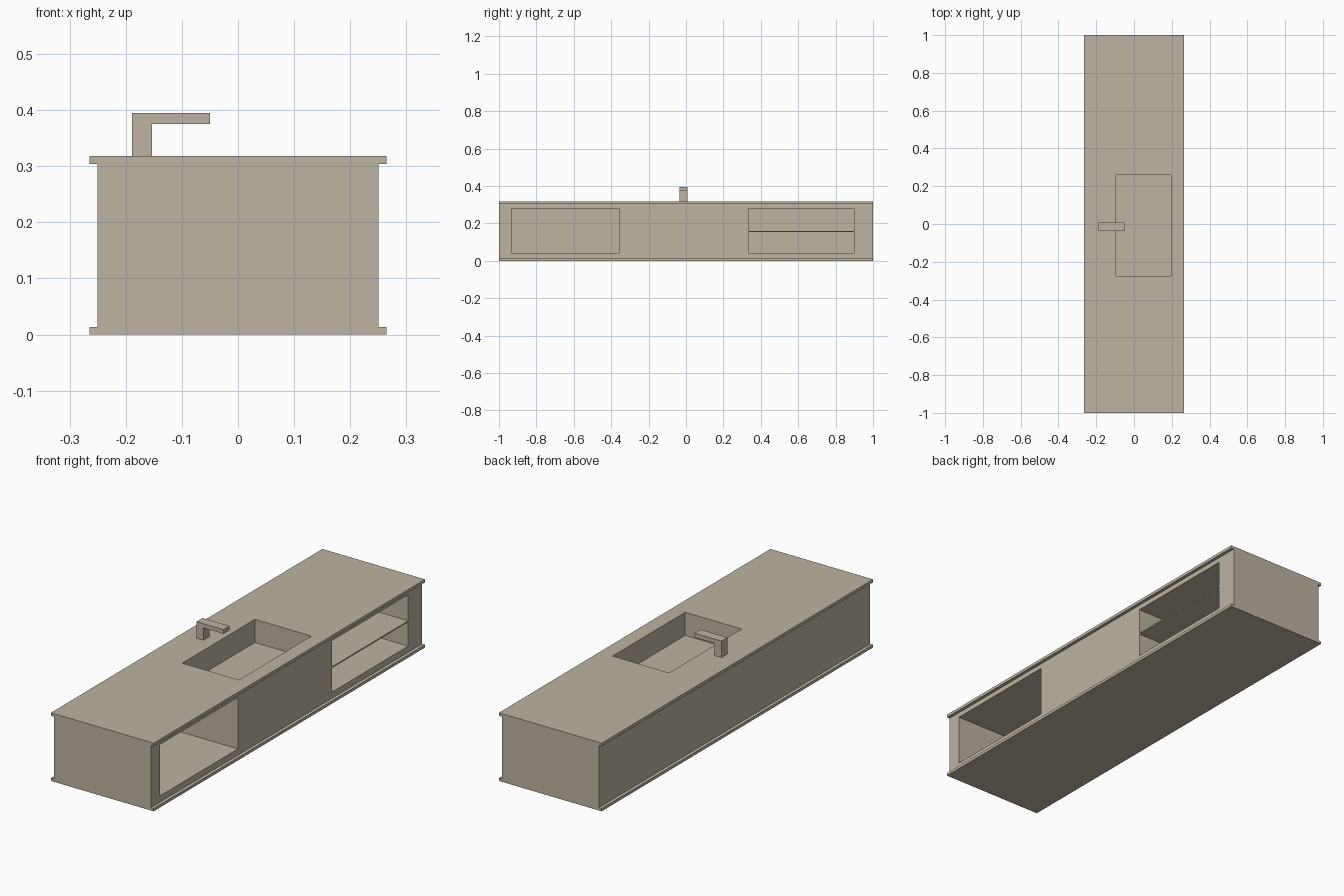
import bpy
import bmesh

if "Cube" in bpy.data.objects:
    bpy.data.objects.remove(bpy.data.objects["Cube"])

stone = bpy.data.materials.new("warm_beige")
stone.diffuse_color = (0.509, 0.451, 0.361, 1.0)
stone.use_nodes = True
stone.node_tree.nodes["Principled BSDF"].inputs["Base Color"].default_value = stone.diffuse_color


def finish(name, bm):
    bmesh.ops.recalc_face_normals(bm, faces=bm.faces)
    mesh = bpy.data.meshes.new(name)
    bm.to_mesh(mesh)
    bm.free()
    mesh.materials.append(stone)
    obj = bpy.data.objects.new(name, mesh)
    bpy.context.collection.objects.link(obj)
    return obj


def prism(name, profile, y0, y1):
    """Extrude an (x, z) outline along y."""
    bm = bmesh.new()
    face = bm.faces.new([bm.verts.new((x, y0, z)) for x, z in profile])
    grown = bmesh.ops.extrude_face_region(bm, geom=[face])["geom"]
    moved = [g for g in grown if isinstance(g, bmesh.types.BMVert)]
    bmesh.ops.translate(bm, verts=moved, vec=(0, y1 - y0, 0))
    return finish(name, bm)


def box(name, x0, x1, y0, y1, z0, z1):
    return prism(name, [(x0, z0), (x1, z0), (x1, z1), (x0, z1)], y0, y1)


def cut(target, *bounds):
    """Subtract a box from the target and remove the cutter."""
    cutter = box("cutter", *bounds)
    cutter.hide_render = True
    mod = target.modifiers.new("cut", 'BOOLEAN')
    mod.operation = 'DIFFERENCE'
    mod.solver = 'EXACT'
    mod.object = cutter
    bpy.context.view_layer.objects.active = target
    bpy.ops.object.modifier_apply(modifier=mod.name)
    bpy.data.objects.remove(cutter)


# Cabinet and its overhanging top and bottom slabs
cabinet = box("cabinet", -0.25, 0.25, -1, 1, 0.013, 0.304)
countertop = box("countertop", -0.265, 0.265, -1, 1, 0.304, 0.318)
base = box("base_slab", -0.265, 0.265, -1, 1, 0, 0.013)

# Sink basin, sunk through the countertop into the cabinet
for part in (cabinet, countertop):
    cut(part, -0.095, 0.197, -0.275, 0.26, 0.21, 0.4)

# Open compartments on the right side: one wide, two stacked with a thin shelf
for y0, y1, z0, z1 in ((-0.933, -0.358, 0.042, 0.281),
                       (0.335, 0.897, 0.042, 0.154),
                       (0.335, 0.897, 0.160, 0.281)):
    cut(cabinet, -0.22, 0.3, y0, y1, z0, z1)

# Tap: upright post with a flat spout
prism("tap", [(-0.189, 0.318), (-0.153, 0.318), (-0.153, 0.375),
              (-0.05, 0.375), (-0.05, 0.395), (-0.189, 0.395)], -0.036, 0.009)
